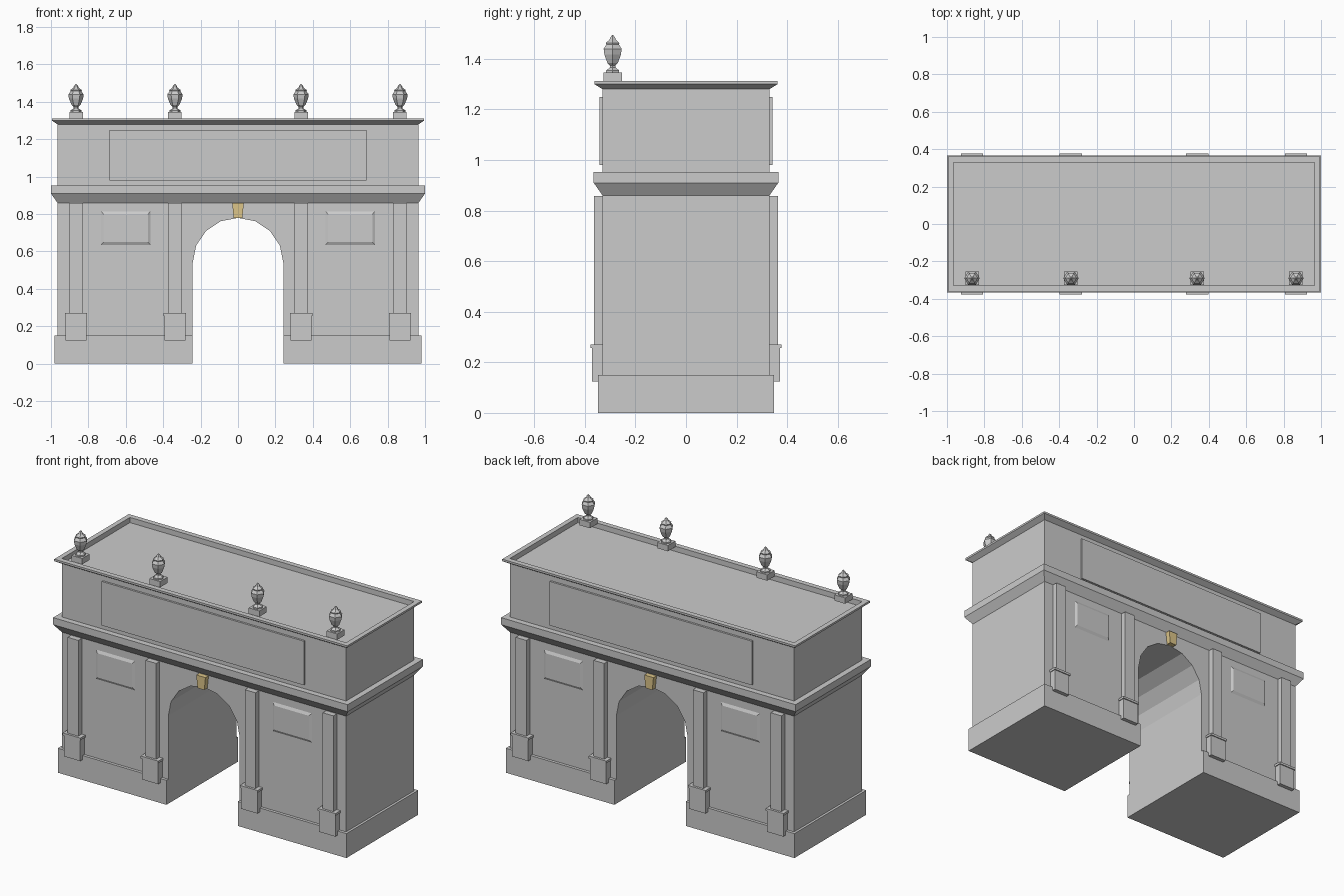
import bpy, bmesh
from math import cos, sin, pi

if "Cube" in bpy.data.objects:
    bpy.data.objects.remove(bpy.data.objects["Cube"])

COLS = (-0.866, -0.337, 0.337, 0.866)   # column axes


def finish(name, bm, mat=None):
    bmesh.ops.recalc_face_normals(bm, faces=bm.faces)
    me = bpy.data.meshes.new(name)
    bm.to_mesh(me)
    bm.free()
    ob = bpy.data.objects.new(name, me)
    bpy.context.collection.objects.link(ob)
    if mat:
        me.materials.append(mat)
    return ob


def loft(name, rings, caps=True):
    """Skin a list of closed rings that share the same point count."""
    bm = bmesh.new()
    vs = [[bm.verts.new(p) for p in r] for r in rings]
    n = len(rings[0])
    for a, b in zip(vs, vs[1:]):
        for i in range(n):
            j = (i + 1) % n
            bm.faces.new((a[i], a[j], b[j], b[i]))
    if caps:
        bm.faces.new(vs[0])
        bm.faces.new(vs[-1])
    return bm if name is None else finish(name, bm)


def rect(hx, hy, z):
    return [(-hx, -hy, z), (hx, -hy, z), (hx, hy, z), (-hx, hy, z)]


def box(name, x0, x1, y0, y1, z0, z1):
    return loft(name, [[(x0, y0, z), (x1, y0, z), (x1, y1, z), (x0, y1, z)]
                       for z in (z0, z1)])


def prism(name, pts, y0, y1, mat=None):
    """Extrude an x-z outline along y."""
    bm = loft(None, [[(x, y, z) for x, z in pts] for y in (y0, y1)])
    return finish(name, bm, mat)


# Plinths under the two piers
for s in (-1, 1):
    box("plinth", *sorted((s * 0.242, s * 0.98)), -0.348, 0.348, 0, 0.15)

# Main block with arched passage
arch = [(0.242 * cos(i * pi / 8), 0.54 + 0.24 * sin(i * pi / 8)) for i in range(9)]
outline = [(0.965, 0.15), (0.965, 0.86), (-0.965, 0.86), (-0.965, 0.15), (-0.242, 0.15)]
prism("arch_body", outline + arch[::-1] + [(0.242, 0.15)], -0.33, 0.33)

# Main cornice
loft("cornice", [rect(0.965, 0.33, 0.86), rect(1.0, 0.365, 0.91), rect(1.0, 0.365, 0.953)])

# Attic and its rim with sunken roof
loft("attic", [rect(0.965, 0.33, 0.953), rect(0.965, 0.33, 1.28)])
loft("attic_rim", [rect(0.965, 0.33, 1.28), rect(0.995, 0.362, 1.3),
                   rect(0.995, 0.362, 1.312), rect(0.965, 0.33, 1.312),
                   rect(0.965, 0.33, 1.28)], caps=False)

# Details repeated on front and back
gold = bpy.data.materials.new("gold")
gold.diffuse_color = (0.72, 0.56, 0.25, 1)
gold.use_nodes = True
gold.node_tree.nodes["Principled BSDF"].inputs["Base Color"].default_value = gold.diffuse_color


def slab(name, cx, hx, s, depth, z0, z1):
    box(name, cx - hx, cx + hx, *sorted((s * 0.32, s * depth)), z0, z1)


for s in (-1, 1):
    slab("attic_panel", 0, 0.686, s, 0.342, 0.98, 1.25)
    prism("keystone", [(-0.023, 0.78), (0.023, 0.78), (0.031, 0.858), (-0.031, 0.858)],
          *sorted((s * 0.29, s * 0.36)), mat=gold)
    for x in COLS:
        slab("pilaster", x, 0.036, s, 0.364, 0.25, 0.858)
        slab("pedestal", x, 0.055, s, 0.372, 0.125, 0.258)
        slab("pedestal_cap", x, 0.06, s, 0.378, 0.256, 0.27)
    # Shallow tablets with sloping edges
    for cx in (-0.6, 0.6):
        loft("tablet", [[(cx + i * hx, s * y, 0.725 + k * hz)
                         for i, k in ((-1, -1), (1, -1), (1, 1), (-1, 1))]
                        for y, hx, hz in ((0.329, 0.134, 0.092), (0.338, 0.118, 0.074))])

# Six-sided urns on blocks along the front
URN = [(0.03, 1.345), (0.03, 1.354), (0.013, 1.366), (0.013, 1.374), (0.024, 1.384),
       (0.038, 1.418), (0.041, 1.44), (0.029, 1.457), (0.031, 1.463), (0.014, 1.476),
       (0.011, 1.484), (0.002, 1.495)]
for x in COLS:
    box("urn_block", x - 0.036, x + 0.036, -0.326, -0.254, 1.31, 1.346)
    loft("urn", [[(x + r * cos(i * pi / 3), -0.29 + r * sin(i * pi / 3), z)
                  for i in range(6)] for r, z in URN])
